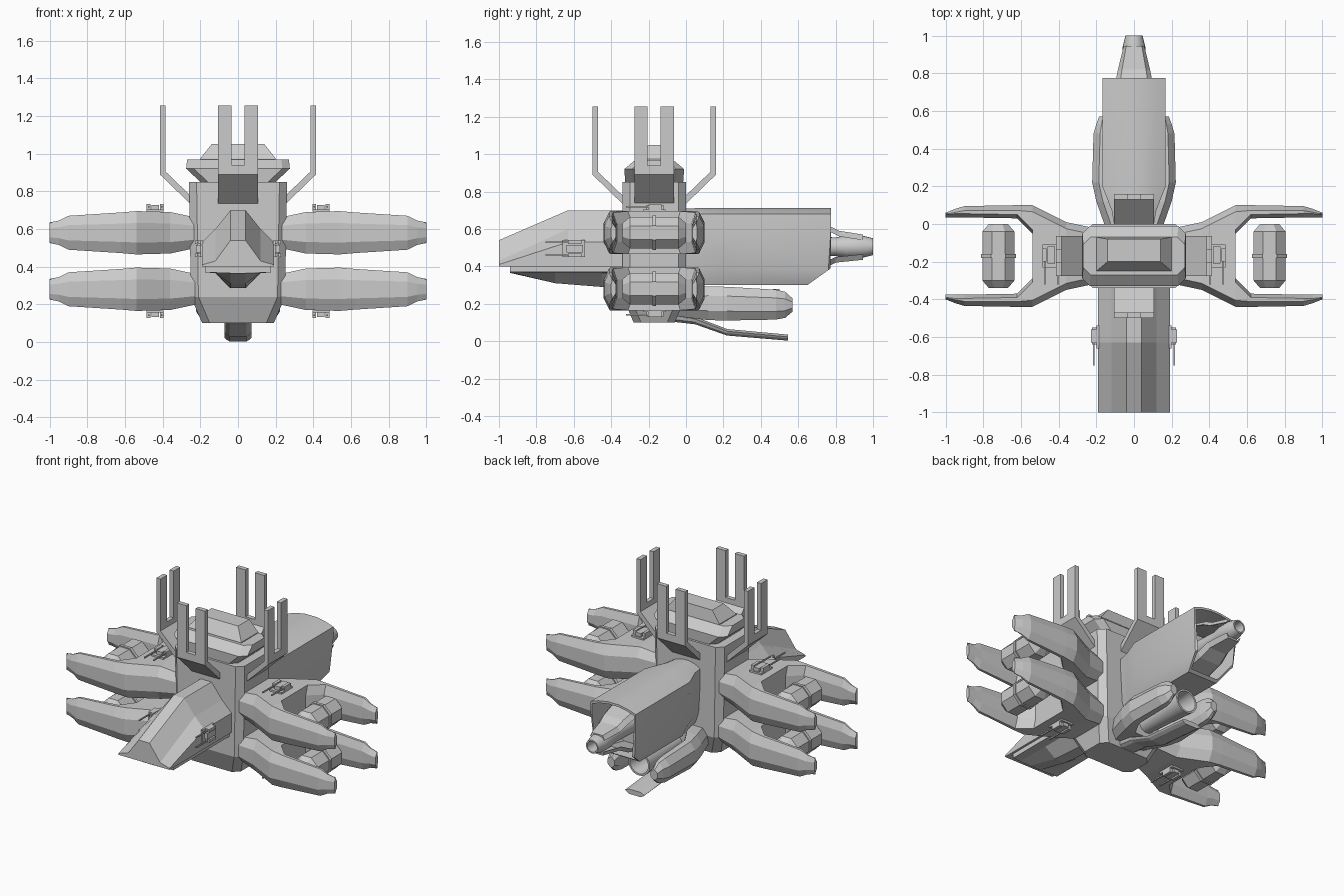
import bpy, bmesh, math
from mathutils import Vector, Matrix

if "Cube" in bpy.data.objects:
    bpy.data.objects.remove(bpy.data.objects["Cube"], do_unlink=True)

hull_grey = bpy.data.materials.new("hull_grey")
hull_grey.use_nodes = True
hull_grey.diffuse_color = (0.6, 0.6, 0.6, 1)
hull_grey.node_tree.nodes["Principled BSDF"].inputs["Base Color"].default_value = (0.6, 0.6, 0.6, 1)

MID_Y, MID_Z = -0.17, 0.43


def loft(name, rings, origin=(0, 0, 0), mirror="", matrix=None, smooth=False, caps=(True, True)):
    """Bridge rings of points into one solid; mirror across the origin."""
    bm = bmesh.new()
    loops = [[bm.verts.new(p) for p in ring] for ring in rings]
    for a, b in zip(loops, loops[1:]):
        for i in range(len(a)):
            j = (i + 1) % len(a)
            bm.faces.new((a[i], a[j], b[j], b[i]))
    if caps[0]:
        bm.faces.new(loops[0])
    if caps[1]:
        bm.faces.new(loops[-1])
    bmesh.ops.recalc_face_normals(bm, faces=bm.faces)
    mesh = bpy.data.meshes.new(name)
    bm.to_mesh(mesh)
    bm.free()
    mesh.materials.append(hull_grey)
    ob = bpy.data.objects.new(name, mesh)
    bpy.context.collection.objects.link(ob)
    ob.location = origin
    if matrix:
        ob.matrix_world = matrix
    if mirror:
        mod = ob.modifiers.new("mirror", "MIRROR")
        mod.use_axis = [axis in mirror for axis in "xyz"]
        mod.use_mirror_merge = False
    if smooth:
        bpy.ops.object.select_all(action="DESELECT")
        ob.select_set(True)
        bpy.context.view_layer.objects.active = ob
        bpy.ops.object.shade_smooth_by_angle(angle=math.radians(30))
    return ob


def box(name, lo, hi, **kw):
    ring = [(lo[0], lo[1]), (hi[0], lo[1]), (hi[0], hi[1]), (lo[0], hi[1])]
    return loft(name, [[(x, y, z) for x, y in ring] for z in (lo[2], hi[2])], **kw)


def prism_x(name, profile, half, **kw):
    """Extrude a (y, z) profile symmetrically along x."""
    return loft(name, [[(x, y, z) for y, z in profile] for x in (-half, half)], **kw)


def round_y(name, x, z, steps, sides=24, turn=0.0, **kw):
    """Turned part along y from (y, radius) steps."""
    angles = [2 * math.pi * (i + turn) / sides for i in range(sides)]
    return loft(name, [[(x + r * math.cos(a), y, z + r * math.sin(a)) for a in angles]
                       for y, r in steps], **kw)


def symmetric(half, y):
    """Complete a ring from its right half, given as (x, z) from top to bottom."""
    return [(x, y, z) for x, z in half] + [(-x, y, z) for x, z in reversed(half)]


# Central tower with chamfered corners
def tower_ring(hx, hy, z, c=0.04):
    half = [(hx - c, -hy), (hx, c - hy), (hx, hy - c), (hx - c, hy)]
    return [(x, y + MID_Y, z) for x, y in half + [(-x, y) for x, y in reversed(half)]]


loft("central_tower", [tower_ring(0.19, 0.11, 0.10), tower_ring(0.25, 0.17, 0.24),
                       tower_ring(0.26, 0.17, 0.85)])
loft("tower_cap", [tower_ring(0.20, 0.155, 0.85), tower_ring(0.275, 0.16, 0.92),
                   tower_ring(0.27, 0.10, 0.97)])
loft("bridge_block", [[(sx * hx, y, z) for sx, y in ((-1, -0.25), (1, -0.25), (1, -0.07), (-1, -0.07))]
                      for hx, z in ((0.20, 0.95), (0.20, 0.975))]
     + [[(sx * 0.14, y, 1.05) for sx, y in ((-1, -0.20), (1, -0.20), (1, -0.08), (-1, -0.08))]])

# Four forked masts, one on each wall of the tower
for label, turn, wall in (("left", 0, 0.25), ("back", 90, 0.165), ("right", 180, 0.25), ("front", 270, 0.165)):
    place = Matrix.Translation((0, MID_Y, 0)) @ Matrix.Rotation(math.radians(turn), 4, "Z")
    arm = [(0, 0.73), (0.165, 0.89), (0.165, 0.94), (0.135, 0.94), (0.135, 0.905), (0, 0.775)]
    loft(label + "_mast_bracket", [[(wall + d, y, z) for d, z in arm] for y in (-0.105, 0.105)],
         matrix=place)
    box(label + "_mast_tines", (wall + 0.135, 0.035, 0.94), (wall + 0.165, 0.105, 1.255),
        matrix=place, mirror="y")


# Docking clamps: one prong mirrored to every corner
def prong_ring(inner, outer, h, along, to_point):
    cz = h * 0.55
    ci = 0.02 if inner > 0.1 else 0
    co = min(0.035, (outer - inner) * 0.4)
    pts = [(inner, cz - h), (inner + ci, -h), (outer - co, -h), (outer, cz - h),
           (outer, h - cz), (outer - co, h), (inner + ci, h), (inner, h - cz)]
    return [to_point(along, s, z) for s, z in pts]


centre = (0, MID_Y, MID_Z)
prong = [(0.22, 0, 0.15, 0.08), (0.36, 0, 0.18, 0.11), (0.54, 0, 0.27, 0.115), (0.54, 0.12, 0.27, 0.115),
         (0.62, 0.20, 0.27, 0.108), (0.90, 0.205, 0.265, 0.09), (0.95, 0.205, 0.25, 0.065), (1.0, 0.205, 0.23, 0.055)]
loft("docking_clamps", [prong_ring(i, o, h, x, lambda a, s, z: (a, s, z + 0.15)) for x, i, o, h in prong],
     origin=centre, mirror="xyz")
round_y("cargo_pods", 0.72, 0.15, [(0, 0.1), (0.01, 0.1), (0.01, 0.092), (0.13, 0.092), (0.17, 0.055)],
        sides=8, turn=0.5, origin=centre, mirror="xyz")


# Twin gun turrets on the clamps and on the nose
def turret(name, matrix, mirror=""):
    for part, lo, hi in (("base", (-0.045, -0.06, 0), (0.045, 0.06, 0.012)),
                         ("body", (-0.02, -0.04, 0.01), (0.02, 0.05, 0.035)),
                         ("left_gun", (0.025, -0.03, 0.012), (0.045, 0.04, 0.04)),
                         ("right_gun", (-0.045, -0.03, 0.012), (-0.025, 0.04, 0.04)),
                         ("left_barrel", (0.03, -0.15, 0.022), (0.038, -0.03, 0.03)),
                         ("right_barrel", (-0.038, -0.15, 0.022), (-0.03, -0.03, 0.03))):
        box(name + "_" + part, lo, hi, matrix=matrix)


for side, s in (("left", 1), ("right", -1)):
    turret(side + "_upper_turret", Matrix.Translation((s * 0.44, MID_Y, 0.692)))
    turret(side + "_lower_turret", Matrix.Translation((s * 0.44, MID_Y, 0.168)) @ Matrix.Rotation(math.pi, 4, "Y"))
    turret(side + "_nose_turret", Matrix.Translation((s * 0.187, -0.6, 0.495))
           @ Matrix.Rotation(s * math.pi / 2, 4, "Y"))

# Wedge nose with a faceted roof, and the keel beneath it
loft("nose", [symmetric([(0.04, top), (0.12, mid), (0.19, low), (0.19, 0.40)], y)
              for y, top, mid, low in ((-1.0, 0.54, 0.43, 0.41), (-0.63, 0.70, 0.60, 0.53), (-0.3, 0.70, 0.60, 0.53))])
loft("nose_keel", [symmetric([(0.175, 0.41), (0.175, 0.37), (0.12, side), (0.04, low)], y)
                   for y, side, low in ((-0.94, 0.368, 0.365), (-0.7, 0.365, 0.31), (-0.45, 0.365, 0.29), (-0.3, 0.365, 0.285))])


# Rear hull: arched shell, open and slanted at the back
def hull_ring(y, width=1.0, inset=0.0, slant=0.0):
    half = [(0.04, 0.712), (0.11, 0.70), (0.168, 0.68), (0.168, 0.60), (0.15, 0.38), (0.11, 0.30)]
    ring = symmetric([(x * width * (1 - inset), 0.505 + (z - 0.505) * (1 - inset)) for x, z in half], y)
    return [(x, y - slant * max(0, 0.39 - z) * 1.4, z) for x, y, z in ring]


loft("rear_hull", [hull_ring(-0.05, 0.6, 0.03), hull_ring(0.07, 0.7), hull_ring(0.2), hull_ring(0.775, slant=1),
                   hull_ring(0.775, inset=0.07, slant=1), hull_ring(0.55, inset=0.07)], smooth=True)

# Main engine: nozzle between an upper and a lower fairing
nozzle = [(0.5, 0.06), (0.80, 0.05), (0.86, 0.06), (0.94, 0.06), (1.0, 0.045), (1.0, 0.036), (0.9, 0.03)]
round_y("main_nozzle", 0, 0.505, nozzle, smooth=True)
for label, path in (("upper", ((0.55, 0.67, 0.12), (0.77, 0.615, 0.095), (0.82, 0.59, 0.085), (0.945, 0.57, 0.055))),
                    ("lower", ((0.55, 0.34, 0.11), (0.72, 0.38, 0.10), (0.80, 0.42, 0.085), (0.945, 0.435, 0.055)))):
    fold = 0.03 if label == "upper" else -0.03
    loft(label + "_engine_fairing",
         [symmetric([(w * 0.75, z), (w, z - fold), (w * 0.9, z - fold), (w * 0.7, z - fold * 0.4)], y)
          for y, z, w in path])

# Lower engine: nozzle held between two prongs, with a ramp underneath
pod = [(-0.08, 0.0, 0.13, 0.07), (0.12, 0.0, 0.20, 0.09), (0.12, 0.09, 0.20, 0.09), (0.22, 0.125, 0.222, 0.09),
       (0.48, 0.125, 0.215, 0.08), (0.53, 0.13, 0.20, 0.07), (0.57, 0.135, 0.185, 0.035)]
loft("lower_engine_prongs", [prong_ring(i, o, h, y, lambda a, s, z: (s, a, z + 0.205 - a * 0.02))
                             for y, i, o, h in pod], mirror="x")
round_y("lower_nozzle", 0, 0.20, [(0.0, 0.05), (0.2, 0.06), (0.5, 0.08), (0.5, 0.068), (0.3, 0.045)], smooth=True)
loft("lower_ramp", [symmetric([(0.04, top), (0.072, top - 0.012), (0.065, low + 0.012), (0.045, low)], y)
                    for y, top, low in ((-0.08, 0.15, 0.105), (0.05, 0.13, 0.09), (0.22, 0.065, 0.03), (0.545, 0.035, 0.003))])
